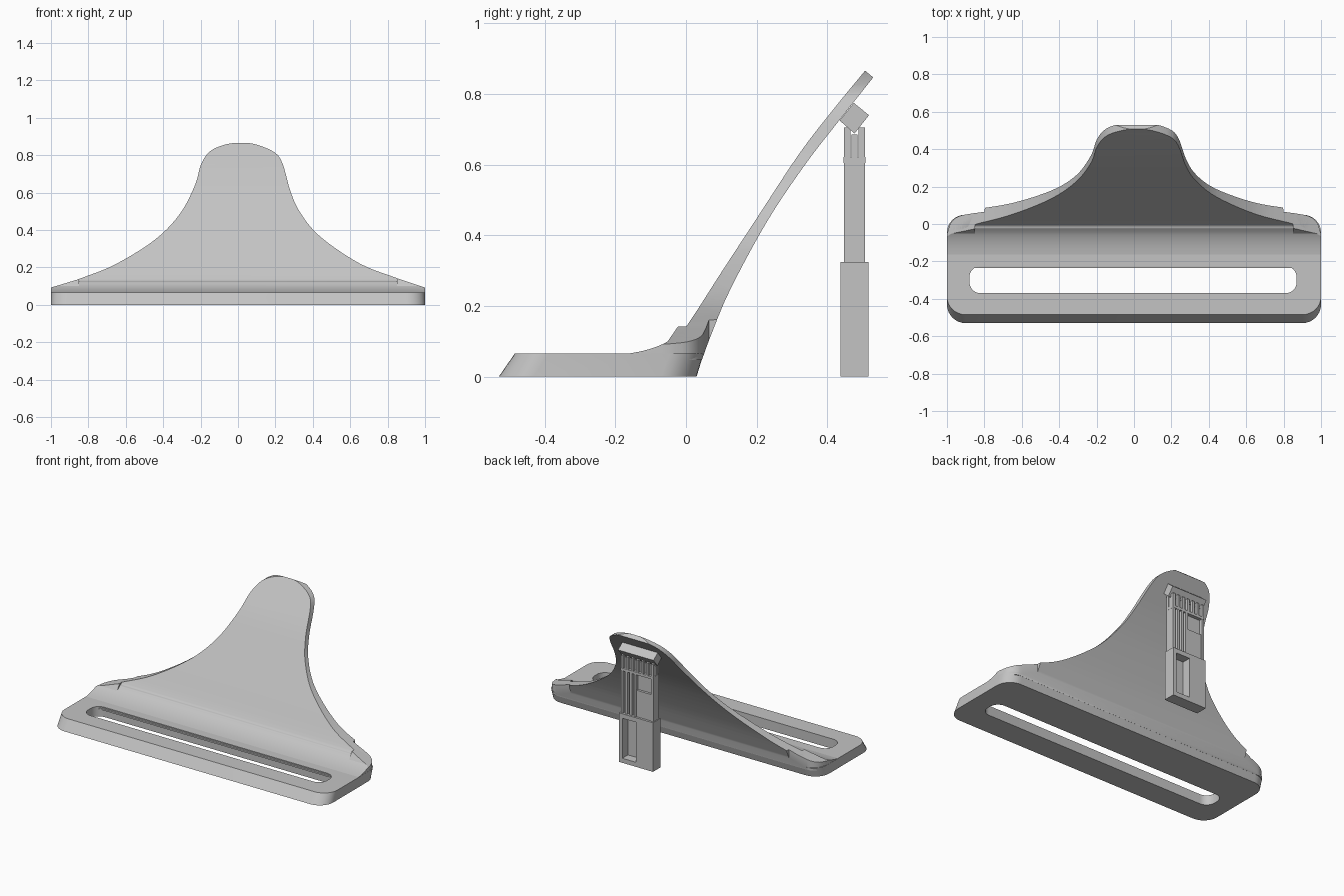
import bpy, bmesh, math
from mathutils import Vector

default = bpy.data.objects.get("Cube")
if default:
    bpy.data.objects.remove(default, do_unlink=True)

grey = bpy.data.materials.new("plain_grey")
grey.use_nodes = True
grey.diffuse_color = (0.55, 0.55, 0.55, 1)
grey.node_tree.nodes["Principled BSDF"].inputs["Base Color"].default_value = (0.55, 0.55, 0.55, 1)


def prism(name, points, axis, start, end):
    """Extrude a 2D outline along one axis."""
    place = {"x": lambda p, t: (t, p[0], p[1]),
             "y": lambda p, t: (p[0], t, p[1]),
             "z": lambda p, t: (p[0], p[1], t)}[axis]
    bm = bmesh.new()
    low = [bm.verts.new(place(p, start)) for p in points]
    high = [bm.verts.new(place(p, end)) for p in points]
    bm.faces.new(low)
    bm.faces.new(high)
    n = len(points)
    for i in range(n):
        j = (i + 1) % n
        bm.faces.new((low[i], low[j], high[j], high[i]))
    bmesh.ops.recalc_face_normals(bm, faces=bm.faces)
    mesh = bpy.data.meshes.new(name)
    bm.to_mesh(mesh)
    bm.free()
    mesh.materials.append(grey)
    obj = bpy.data.objects.new(name, mesh)
    bpy.context.collection.objects.link(obj)
    return obj


def box(name, x0, x1, y0, y1, z0, z1):
    return prism(name, [(x0, y0), (x1, y0), (x1, y1), (x0, y1)], "z", z0, z1)


def activate(obj):
    bpy.ops.object.select_all(action="DESELECT")
    obj.select_set(True)
    bpy.context.view_layer.objects.active = obj


def cut(obj, cutter, operation):
    """Apply a boolean and drop the cutter."""
    mod = obj.modifiers.new("cut", "BOOLEAN")
    mod.operation = operation
    mod.solver = "EXACT"
    mod.object = cutter
    activate(obj)
    bpy.ops.object.modifier_apply(modifier=mod.name)
    bpy.data.objects.remove(cutter, do_unlink=True)


def smooth(obj):
    activate(obj)
    bpy.ops.object.shade_smooth_by_angle(angle=math.radians(30))


def curve(points, steps=5):
    """Pass a smooth curve through a few points."""
    p = [Vector(q) for q in points]
    p = [2 * p[0] - p[1]] + p + [2 * p[-1] - p[-2]]
    out = []
    for a, b, c, d in zip(p, p[1:], p[2:], p[3:]):
        for s in range(steps):
            t = s / steps
            out.append(0.5 * (2 * b + (c - a) * t + (2 * a - 5 * b + 4 * c - d) * t ** 2
                              + (3 * b - a - 3 * c + d) * t ** 3))
    return out + [p[-2]]


def rounded_rect(x0, x1, y0, y1, r, steps=8):
    out = []
    corners = [(x1 - r, y1 - r), (x0 + r, y1 - r), (x0 + r, y0 + r), (x1 - r, y0 + r)]
    for k, (cx, cy) in enumerate(corners):
        for s in range(steps + 1):
            a = math.pi / 2 * (k + s / steps)
            out.append((cx + r * math.cos(a), cy + r * math.sin(a)))
    return out


# Strap frame with leaning front and back walls and a long slot
frame = prism("strap_frame", rounded_rect(-1, 1, -0.53, 0.03, 0.1), "z", 0, 0.065)
for v in frame.data.vertices:
    if v.co.z > 0.03:
        v.co.y += 0.045 - 0.025 * (v.co.y + 0.53) / 0.56
cut(frame, prism("slot_cutter", rounded_rect(-0.88, 0.87, -0.37, -0.225, 0.06), "z", -0.1, 0.2),
    "DIFFERENCE")
smooth(frame)

# Side profile of the leaning panel, with the fillet that rises from the slot
front = curve([(-0.235, 0.057), (-0.17, 0.064), (-0.11, 0.076), (-0.06, 0.095), (-0.025, 0.12),
               (0.005, 0.148), (0.1, 0.295), (0.195, 0.44), (0.32, 0.63), (0.42, 0.76), (0.507, 0.866)])
back = curve([(0.53, 0.847), (0.436, 0.728), (0.337, 0.6), (0.23, 0.44), (0.125, 0.246),
              (0.07, 0.115), (0.045, 0.047)])
side_profile = front + back + [Vector((-0.235, 0.047))]

# Bell-shaped outline seen from the front
left_edge = curve([(-0.855, 0.136), (-0.66, 0.214), (-0.444, 0.348), (-0.31, 0.487), (-0.23, 0.64),
                   (-0.198, 0.75), (-0.15, 0.82), (-0.07, 0.856), (0.015, 0.867), (0.1, 0.856),
                   (0.198, 0.813), (0.24, 0.75), (0.278, 0.615), (0.33, 0.497), (0.44, 0.364),
                   (0.652, 0.22), (0.856, 0.14)])
bell = [(-1.1, -0.1), (-1.1, 0.065), (-1, 0.092)] + left_edge + [(1, 0.092), (1.1, 0.065), (1.1, -0.1)]

# Plan outline that rounds the rear lower corners
corner = curve([(0.999, -0.05), (0.98, 0.005), (0.94, 0.04), (0.88, 0.054), (0.8, 0.065)], 3)
plan = [(0.999, -0.7)] + [tuple(p) for p in corner] + [(0.7, 0.8)]
plan += [(-x, y) for x, y in reversed(plan)]


def trim(obj):
    cut(obj, prism("bell_cutter", bell, "y", -0.8, 0.8), "INTERSECT")
    cut(obj, prism("plan_cutter", plan, "z", -0.2, 1.2), "INTERSECT")
    smooth(obj)


panel = prism("leaning_panel", side_profile, "x", -1.05, 1.05)
trim(panel)

# Small raised shoulders at both ends of the fillet
shoulder = [(-0.055, 0.055), (-0.055, 0.095), (-0.02, 0.146), (0.03, 0.146), (0.03, 0.055)]
for name, s in (("left_shoulder", 1), ("right_shoulder", -1)):
    trim(prism(name, shoulder, "x", s * 0.85, s * 1.05))

# Clip head under the panel tip
prism("clip_head", [(0.475, 0.775), (0.518, 0.74), (0.477, 0.688), (0.435, 0.725)], "x", -0.125, 0.135)

# Clip housing with a pocket in its rear face
housing = box("clip_housing", -0.12, 0.13, 0.438, 0.517, 0, 0.325)
cut(housing, box("pocket_cutter", 0.005, 0.105, 0.458, 0.6, 0.03, 0.295), "DIFFERENCE")

# Clip stem: core plate, ribs, crossbar and teeth
box("stem_core", -0.112, 0.122, 0.468, 0.486, 0.3, 0.685)
for i, x in enumerate((-0.115, 0.01, 0.042, 0.074, 0.106)):
    box(f"stem_rib_{i + 1}", x, x + 0.017, 0.447, 0.507, 0.3, 0.607)
box("stem_plate", -0.1, 0.012, 0.45, 0.502, 0.3, 0.5)
box("stem_crossbar", -0.116, 0.124, 0.446, 0.508, 0.605, 0.622)
for i in range(7):
    x = -0.115 + i * 0.0368
    for side, y in (("front", 0.447), ("rear", 0.489)):
        box(f"{side}_tooth_{i + 1}", x, x + 0.017, y, y + 0.018, 0.615, 0.705)
